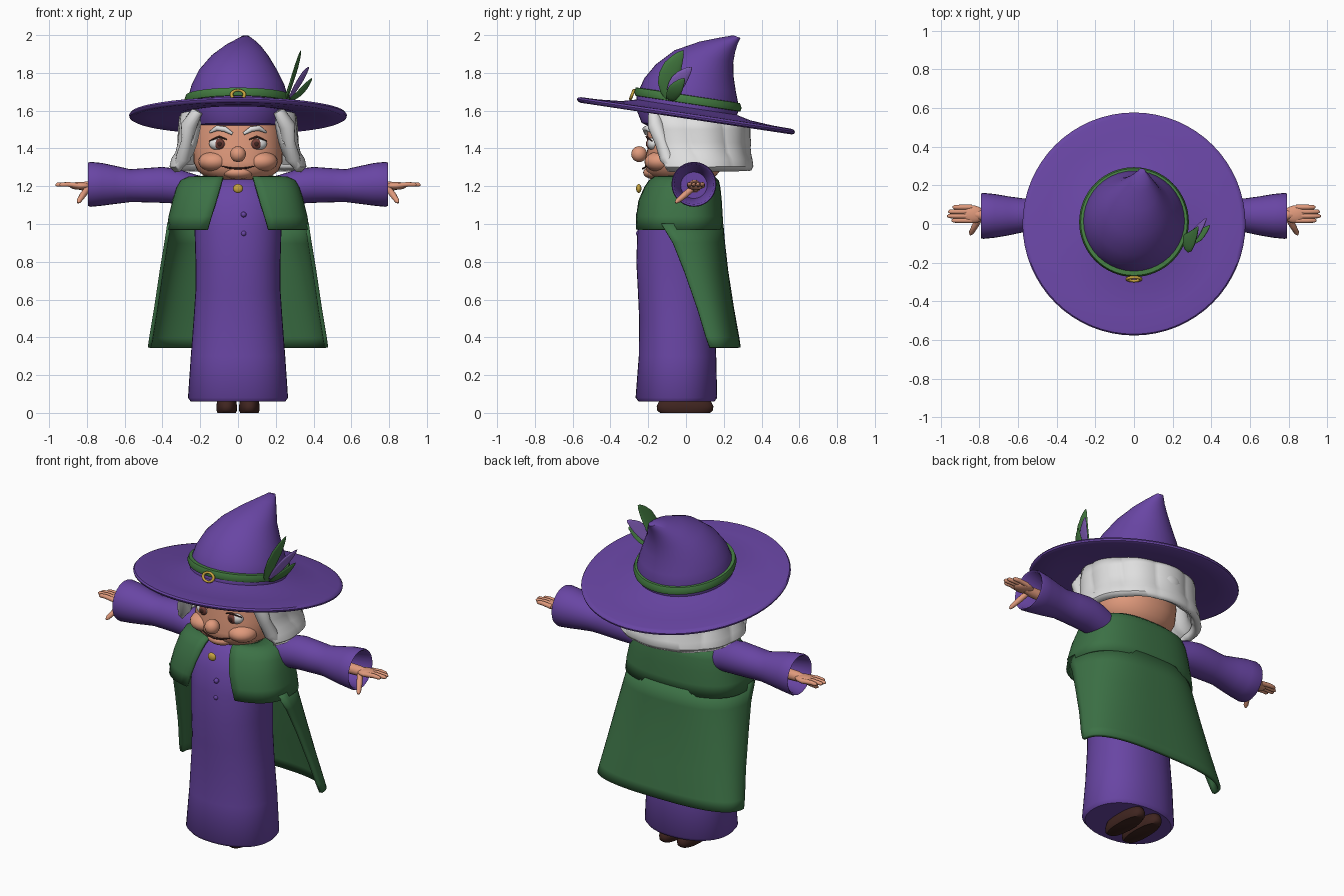
import bpy, bmesh
from math import sin, cos, pi, asin, radians
from mathutils import Vector, Matrix

if "Cube" in bpy.data.objects:
    bpy.data.objects.remove(bpy.data.objects["Cube"])


def material(name, r, g, b):
    m = bpy.data.materials.new(name)
    m.use_nodes = True
    m.diffuse_color = (r, g, b, 1)
    m.node_tree.nodes["Principled BSDF"].inputs["Base Color"].default_value = (r, g, b, 1)
    return m


PURPLE = material("purple cloth", .14, .06, .37)
GREEN = material("green cloth", .045, .165, .06)
BAND = material("band green", .06, .21, .055)
LILAC = material("lilac feather", .24, .12, .52)
SKIN = material("skin", .74, .32, .2)
WHITE = material("white hair", .74, .74, .74)
BROWN = material("dark brown", .05, .018, .014)
GOLD = material("gold", .58, .37, .05)
IRIS = material("iris brown", .17, .05, .04)


def finish(name, bm, mat, thick=0):
    bmesh.ops.recalc_face_normals(bm, faces=bm.faces)
    me = bpy.data.meshes.new(name)
    bm.to_mesh(me)
    bm.free()
    me.materials.append(mat)
    me.shade_smooth()
    me.set_sharp_from_angle(angle=radians(45))
    ob = bpy.data.objects.new(name, me)
    bpy.context.collection.objects.link(ob)
    if thick:
        mod = ob.modifiers.new("Thickness", "SOLIDIFY")
        mod.thickness = thick
        mod.offset = 0
    return ob


def loft(name, rings, mat, closed=True, caps=True, thick=0):
    """Skin a list of equal-sized rings of points."""
    bm = bmesh.new()
    rows = [[bm.verts.new(p) for p in ring] for ring in rings]
    n = len(rows[0])
    for a, b in zip(rows, rows[1:]):
        for i in range(n if closed else n - 1):
            j = (i + 1) % n
            bm.faces.new((a[i], a[j], b[j], b[i]))
    if caps and closed:
        bm.faces.new(rows[0])
        bm.faces.new(rows[-1])
    return finish(name, bm, mat, thick)


def arc(cx, cy, z, rx, ry, p=2, start=0, n=40):
    """Superellipse measured from the front; a start angle leaves a front gap."""
    pts = []
    for i in range(n):
        a = start + (2 * pi - 2 * start) * i / (n - 1 if start else n)
        s, c = sin(a), cos(a)
        x = abs(s) ** (2 / p) * (1 if s > 0 else -1)
        y = abs(c) ** (2 / p) * (1 if c > 0 else -1)
        pts.append((cx + rx * x, cy - ry * y, z))
    return pts


def body(z, rx, front, back, p=2.2, **kw):
    return arc(0, (front + back) / 2, z, rx, (back - front) / 2, p, **kw)


def tube(name, path, radii, mat, n=10):
    pts = [Vector(p) for p in path]
    rings = []
    for i, p in enumerate(pts):
        d = pts[min(i + 1, len(pts) - 1)] - pts[max(i - 1, 0)]
        q = d.to_track_quat("Z", "Y")
        rings.append([p + q @ Vector((cos(t), sin(t), 0)) * radii[i]
                      for t in (2 * pi * k / n for k in range(n))])
    return loft(name, rings, mat)


def ball(name, loc, size, mat, seg=24):
    bm = bmesh.new()
    bmesh.ops.create_uvsphere(bm, u_segments=seg, v_segments=seg // 2, radius=1,
                              matrix=Matrix.Translation(loc) @ Matrix.Diagonal((*size, 1)))
    return finish(name, bm, mat)


# Dress
loft("dress", [body(*r) for r in (
    (.06, .25, -.25, .15), (.08, .265, -.267, .165), (.3, .25, -.25, .16),
    (.5, .235, -.248, .15), (.65, .225, -.255, .15), (.8, .225, -.263, .15),
    (.97, .23, -.257, .15), (1.1, .23, -.24, .15), (1.2, .2, -.19, .13),
    (1.25, .12, -.13, .1))], PURPLE)
for z in (.95, 1.05):
    ball("dress_button", (.03, -.25, z), (.015, .015, .015), PURPLE, 12)
ball("brooch", (0, -.25, 1.188), (.026, .014, .024), GOLD)

# Cape: shoulder part wrapping to the front, then the long back sheet
shoulder = []
for z, rx, front, back, gap in ((.97, .37, -.268, .19, .16), (1.04, .36, -.264, .187, .14),
                                (1.12, .34, -.25, .182, .115), (1.19, .32, -.218, .175, .095),
                                (1.225, .3, -.195, .168, .085), (1.243, .26, -.17, .15, .08),
                                (1.248, .18, -.14, .12, .075)):
    shoulder.append(body(z, rx, front, back, 2.6, start=asin((gap / rx) ** 1.3)))
loft("shoulder_cape", shoulder, GREEN, closed=False, thick=.016)
loft("long_cape", [arc(0, edge, z, rx, back - edge, 2.7, pi / 2)
                   for z, rx, edge, back in (
    (1.0, .365, -.13, .188), (.9, .38, -.07, .197), (.75, .405, -.01, .214),
    (.55, .435, .06, .245), (.4, .46, .105, .272), (.345, .468, .125, .28))],
    GREEN, closed=False, thick=.02)

# Head, jaw and face
loft("head", [body(*r) for r in (
    (1.19, .1, -.08, .1), (1.228, .12, -.13, .12), (1.245, .165, -.175, .15),
    (1.28, .213, -.212, .18), (1.33, .236, -.22, .2), (1.4, .236, -.203, .21),
    (1.5, .23, -.208, .21), (1.6, .2, -.18, .18))], SKIN)
ball("nose", (0, -.248, 1.37), (.042, .042, .042), SKIN)
ball("chin", (0, -.165, 1.272), (.08, .062, .036), SKIN)
tube("mouth", [(x * .09, -.228 + .02 * x * x, 1.293 + .014 * x * x)
               for x in (-1, -.5, 0, .5, 1)], [.002, .005, .005, .005, .002], BROWN)
for s, side in ((1, "left"), (-1, "right")):
    ball(side + "_cheek", (s * .125, -.135, 1.33), (.085, .085, .055), SKIN)
    ball(side + "_eye", (s * .103, -.172, 1.425), (.05, .034, .035), WHITE)
    ball(side + "_iris", (s * .098, -.194, 1.424), (.027, .016, .028), IRIS)
    ball(side + "_pupil", (s * .098, -.204, 1.424), (.014, .009, .015), BROWN)
    tube(side + "_lash", [(s * x, y, z) for x, y, z in (
        (.05, -.195, 1.445), (.1, -.208, 1.462), (.152, -.18, 1.44))],
        [.003, .006, .003], BROWN)
    tube(side + "_eyebrow", [(s * x, y, z) for x, y, z in (
        (.03, -.212, 1.478), (.07, -.216, 1.502), (.11, -.205, 1.508), (.15, -.18, 1.485))],
        [.008, .015, .015, .005], WHITE)

# Hair: a lobed bob, open at the face, with a rolled hem and a bun
hair = []
for z, rx, ry, opening in ((1.575, .285, .27, 46), (1.5, .292, .28, 48), (1.43, .296, .28, 52),
                           (1.37, .308, .284, 57), (1.335, .335, .3, 62), (1.31, .342, .304, 65),
                           (1.295, .325, .295, 67)):
    row = []
    for i, (x, y, _) in enumerate(arc(0, .03, z, rx, ry, 2.1, radians(opening), 85)):
        k = .975 + .045 * abs(sin(pi * i / 12)) * (1 if z > 1.35 else .4)
        row.append((x * k, .03 + (y - .03) * k, z - (.16 * y if z > 1.55 else 0)))
    hair.append(row)
loft("hair", hair, WHITE, closed=False, thick=.05)
ball("hair_bun", (0, .285, 1.43), (.085, .06, .075), WHITE)
for s, side in ((1, "left"), (-1, "right")):
    tube(side + "_front_lock", [(s * x, y, z) for x, y, z in (
        (.215, -.17, 1.6), (.26, -.16, 1.52), (.268, -.13, 1.43), (.29, -.1, 1.35),
        (.315, -.08, 1.305))], [.03, .043, .035, .04, .022], WHITE, 14)

# Hat crown, leaning back to a bent tip
crown = []
for yf, zf, yb, zb, rx, cx in (
        (-.19, 1.515, .2, 1.5, .19, 0), (-.235, 1.535, .23, 1.51, .235, 0),
        (-.26, 1.6, .26, 1.55, .262, 0), (-.262, 1.68, .282, 1.61, .272, 0),
        (-.222, 1.77, .264, 1.7, .246, 0), (-.16, 1.845, .252, 1.78, .208, 0),
        (-.06, 1.92, .25, 1.855, .152, .01), (.07, 1.965, .26, 1.91, .098, .025),
        (.17, 1.985, .272, 1.95, .056, .035), (.25, 1.999, .288, 1.985, .02, .04)):
    cy, ry = (yf + yb) / 2, (yb - yf) / 2
    crown.append([(x, y, (zf + zb) / 2 + (zb - zf) / 2 * (y - cy) / ry)
                  for x, y, _ in arc(cx, cy, 0, rx, ry)])
loft("hat_crown", crown, PURPLE)


def tilted(name, profile, mat, cy=0, slope=-.15):
    """Turned profile sheared to follow the tilt of the hat."""
    rings = [[(x, y, z + slope * y) for x, y, z in arc(0, cy, z, r, r, n=64)]
             for r, z in profile]
    return loft(name, rings, mat, caps=False)


tilted("hat_brim", [(.24, 1.59), (.34, 1.572), (.46, 1.562), (.56, 1.558), (.574, 1.565),
                    (.577, 1.575), (.57, 1.585), (.555, 1.588), (.46, 1.59), (.34, 1.6),
                    (.24, 1.625)], PURPLE)
tilted("hat_band", [(.25, 1.635), (.279, 1.64), (.284, 1.66), (.276, 1.682), (.24, 1.686)],
       BAND, .01)
bpy.ops.mesh.primitive_torus_add(location=(0, -.285, 1.685), rotation=(1.2, 0, 0),
                                 major_radius=.03, minor_radius=.008,
                                 major_segments=24, minor_segments=8)
buckle = bpy.context.object
buckle.name = "hat_buckle"
buckle.scale = (1.15, .85, 1)
buckle.data.materials.append(GOLD)
buckle.data.shade_smooth()


# Feathers: flat leaf shapes, wide along y-z
def feather(name, path, widths, mat):
    pts = [Vector(p) for p in path]
    rings = []
    for i, p in enumerate(pts):
        d = pts[min(i + 1, 3)] - pts[max(i - 1, 0)]
        side = Vector((0, d.z, -d.y)).normalized() * widths[i]
        out = Vector((min(.012, widths[i]), 0, 0))
        rings.append([p + side * cos(t) + out * sin(t) for t in (k * pi / 4 for k in range(8))])
    ob = loft(name, rings, mat)
    ob.modifiers.new("Rounding", "SUBSURF").levels = 1
    return ob


feather("large_feather", ((.25, -.08, 1.65), (.28, -.105, 1.74), (.312, -.075, 1.84),
                          (.335, -.01, 1.925)), (.03, .066, .064, .004), BAND)
feather("lilac_feather", ((.27, -.09, 1.66), (.31, -.06, 1.73), (.345, -.02, 1.785),
                          (.378, .035, 1.835)), (.02, .05, .045, .004), LILAC)
feather("small_feather", ((.27, -.09, 1.65), (.325, -.07, 1.69), (.362, -.045, 1.73),
                          (.395, -.005, 1.775)), (.02, .045, .04, .004), BAND)

# Arms, hands and shoes
for s, side in ((1, "left"), (-1, "right")):
    sleeve = []
    for x, y, z, r in ((.1, .02, 1.16, .07), (.22, .03, 1.175, .085), (.32, .04, 1.2, .092),
                       (.4, .045, 1.207, .095), (.5, .045, 1.205, .09), (.57, .045, 1.203, .087),
                       (.65, .042, 1.207, .101), (.72, .042, 1.21, .113), (.78, .042, 1.21, .119),
                       (.793, .042, 1.21, .115), (.785, .042, 1.21, .105), (.6, .042, 1.205, .07)):
        sleeve.append([(s * x, y + r * cos(t), z + r * sin(t))
                       for t in (2 * pi * k / 28 for k in range(28))])
    loft(side + "_sleeve", sleeve, PURPLE)
    tube(side + "_wrist", [(s * .58, .045, 1.2), (s * .78, .045, 1.2), (s * .83, .05, 1.2)],
         [.035, .03, .022], SKIN)
    ball(side + "_palm", (s * .835, .05, 1.202), (.06, .046, .021), SKIN)
    for i, tip in enumerate((.945, .967, .962, .94)):
        y = .018 + .023 * i
        tube(side + "_finger", [(s * .84, y, 1.203), (s * .9, y, 1.21), (s * (tip - .01), y, 1.208),
                                (s * tip, y, 1.207)], [.014, .013, .011, .004], SKIN)
    tube(side + "_thumb", [(s * .795, .035, 1.19), (s * .82, -.005, 1.155),
                           (s * .842, -.045, 1.122), (s * .847, -.055, 1.112)],
         [.016, .017, .013, .005], SKIN)
    loft(side + "_shoe", [arc(s * .06, -.005, z, .055 * k, .15 * k, 2.4) for z, k in (
        (0, .88), (.012, .98), (.035, 1), (.06, .92), (.08, .7))], BROWN)
